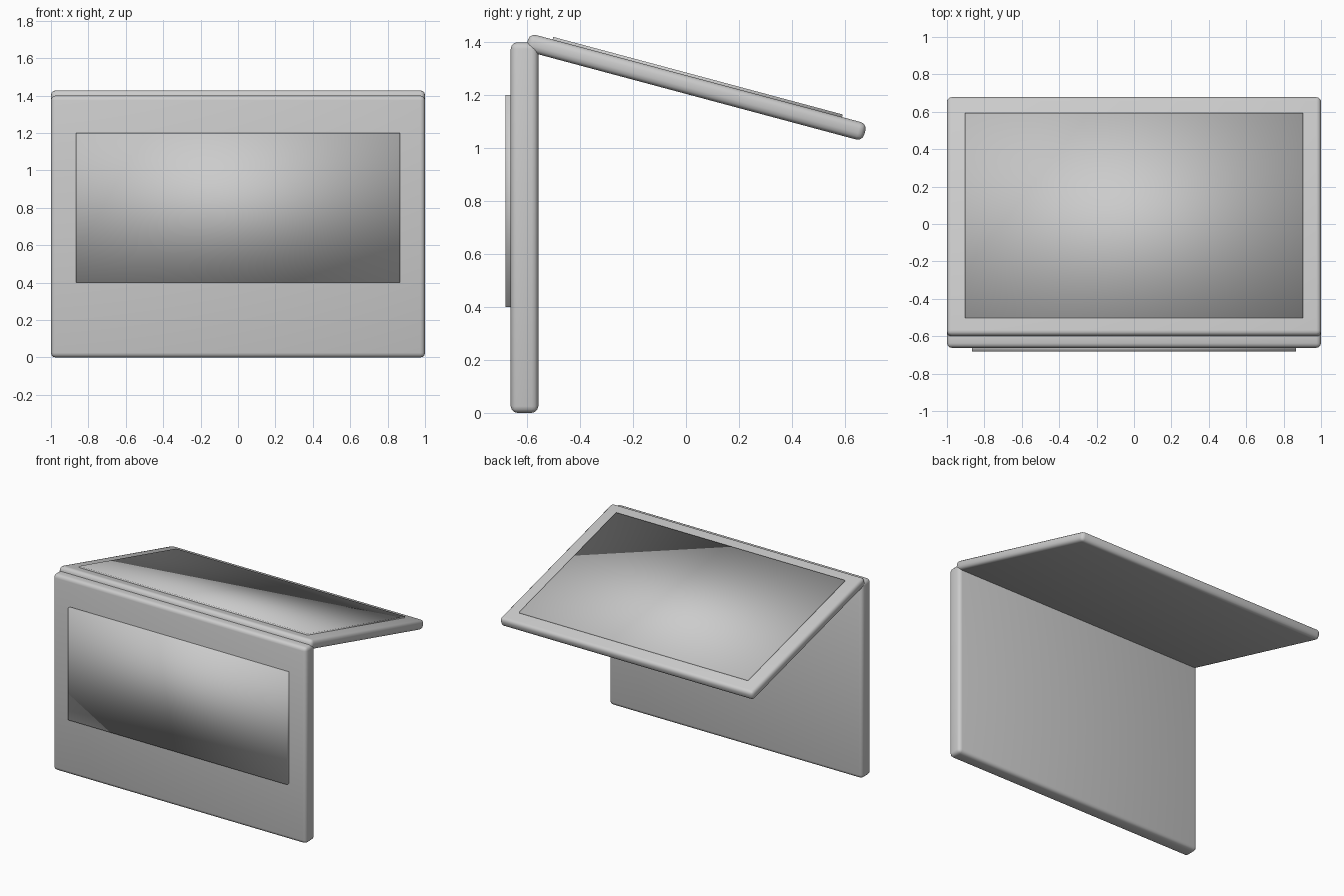
import bpy
import math
from mathutils import Matrix, Vector

if "Cube" in bpy.data.objects:
    bpy.data.objects.remove(bpy.data.objects["Cube"], do_unlink=True)

# Single plain grey finish
grey = bpy.data.materials.new("plain_grey")
grey.use_nodes = True
colour = (0.6, 0.6, 0.6, 1)
grey.diffuse_color = colour
grey.node_tree.nodes["Principled BSDF"].inputs["Base Color"].default_value = colour


def box(name, size, centre, tilt=0, bevel=0):
    """Smooth-shaded box, optionally tilted about x and with rounded edges."""
    bpy.ops.mesh.primitive_cube_add(size=1, location=centre, rotation=(tilt, 0, 0))
    ob = bpy.context.object
    ob.name = name
    ob.scale = size
    bpy.ops.object.transform_apply(location=False, rotation=False, scale=True)
    ob.data.materials.append(grey)
    if bevel:
        mod = ob.modifiers.new("rounded_edges", "BEVEL")
        mod.width = bevel
        mod.segments = 3
    bpy.ops.object.shade_smooth()
    return ob


# Upright slab with its raised front plate
box("upright_panel", (2, 0.104, 1.4), (0, -0.61, 0.7), bevel=0.025)
box("front_plate", (1.73, 0.04, 0.8), (0, -0.662, 0.8))

# Sloping slab reaching backwards, with its raised top plate
tilt = math.radians(-15)
centre = Vector((0, 0.038, 1.23))
turn = Matrix.Rotation(tilt, 3, "X")
box("sloping_panel", (2, 1.32, 0.068), centre, tilt, bevel=0.025)
box("top_plate", (1.806, 1.132, 0.02), centre + turn @ Vector((0, -0.004, 0.034)), tilt)
